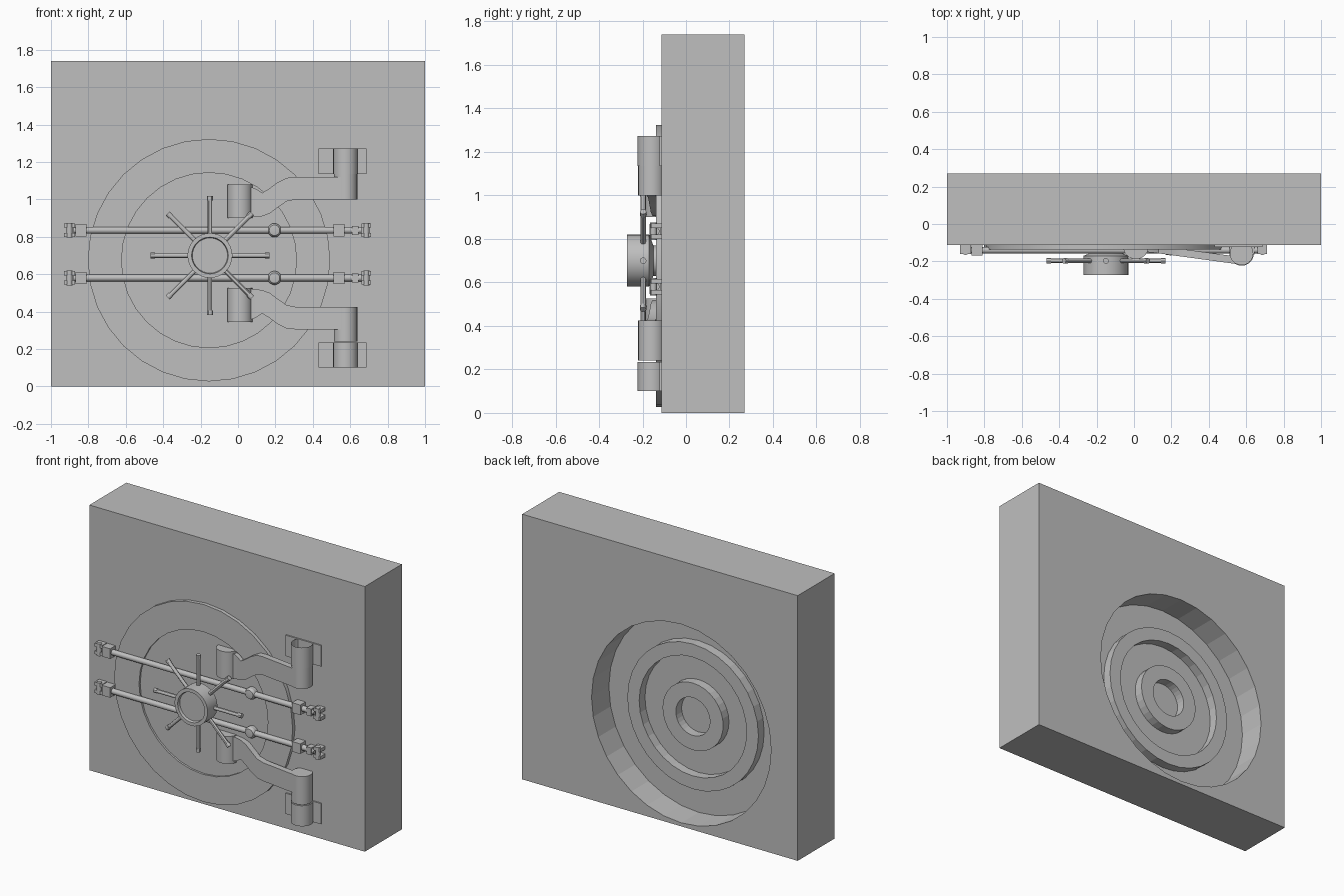
import bpy, bmesh, math
from mathutils import Vector, Matrix

if "Cube" in bpy.data.objects:
    bpy.data.objects.remove(bpy.data.objects["Cube"])

metal = bpy.data.materials.new("plain_grey")
metal.diffuse_color = (0.52, 0.52, 0.52, 1)
metal.use_nodes = True
metal.node_tree.nodes["Principled BSDF"].inputs["Base Color"].default_value = metal.diffuse_color


def finish(name, bm, smooth=True):
    bmesh.ops.recalc_face_normals(bm, faces=bm.faces[:])
    me = bpy.data.meshes.new(name)
    bm.to_mesh(me)
    bm.free()
    me.materials.append(metal)
    ob = bpy.data.objects.new(name, me)
    bpy.context.collection.objects.link(ob)
    if smooth:
        bpy.ops.object.select_all(action='DESELECT')
        ob.select_set(True)
        bpy.context.view_layer.objects.active = ob
        bpy.ops.object.shade_smooth_by_angle(angle=math.radians(30))
    return ob


def box(name, x0, x1, y0, y1, z0, z1):
    bm = bmesh.new()
    bmesh.ops.create_cube(bm, size=1)
    for v in bm.verts:
        v.co = Vector(((x0 + x1) / 2 + v.co.x * (x1 - x0), (y0 + y1) / 2 + v.co.y * (y1 - y0),
                       (z0 + z1) / 2 + v.co.z * (z1 - z0)))
    return finish(name, bm, False)


def rod(name, a, b, r, n=20, caps=True):
    a, b = Vector(a), Vector(b)
    d = b - a
    bm = bmesh.new()
    bmesh.ops.create_cone(bm, cap_ends=caps, segments=n, radius1=r, radius2=r, depth=d.length)
    rot = d.to_track_quat('Z', 'Y').to_matrix().to_4x4()
    bmesh.ops.transform(bm, matrix=Matrix.Translation((a + b) / 2) @ rot, verts=bm.verts)
    return finish(name, bm)


def lathe(name, prof, cx, cz, n, closed=False, smooth=True):
    """Revolve (radius, y) points about a line along y."""
    bm = bmesh.new()
    vs = [bm.verts.new((cx + r, y, cz)) for r, y in prof]
    pairs = list(zip(vs, vs[1:])) + ([(vs[-1], vs[0])] if closed else [])
    es = [bm.edges.new(p) for p in pairs]
    bmesh.ops.spin(bm, geom=vs + es, cent=(cx, 0, cz), axis=(0, 1, 0),
                   angle=2 * math.pi, steps=n, use_duplicate=False)
    bmesh.ops.remove_doubles(bm, verts=bm.verts[:], dist=1e-4)
    return finish(name, bm, smooth)


# wall with stepped round recess in the back
CX, CZ = -0.155, 0.675
wall = box("wall", -1, 1, -0.113, 0.27, 0, 1.74)
F, T = 0.09, 0.15
cutter = lathe("recess_cutter", [(0, F), (.124, F), (.124, T), (.22, T), (.22, F), (.39, F), (.39, T),
                                 (.476, T), (.476, F), (.652, F), (.652, .4), (0, .4)],
               CX, CZ, 32, smooth=False)
cutter.hide_render = True
cutter.hide_viewport = True
cut = wall.modifiers.new("recess", 'BOOLEAN')
cut.operation = 'DIFFERENCE'
cut.solver = 'EXACT'
cut.object = cutter

# round door: raised rim and slightly sunk centre
lathe("door_rim", [(.468, -.10), (.468, -.137), (.648, -.137), (.648, -.10)], CX, CZ, 32, True)
lathe("door_centre", [(0, -.124), (.469, -.124)], CX, CZ, 32)

# locking bars with end clamps
Y = -0.14
for z in (0.835, 0.58):
    rod("locking_bar", (-.88, Y, z), (.66, Y, z), .018)
    box("left_clamp", -.87, -.81, Y - .028, -.11, z - .033, z + .033)
    box("right_clamp", .51, .57, Y - .028, -.11, z - .033, z + .033)
    box("right_collar", .61, .645, Y - .022, Y + .022, z - .024, z + .024)
    for x0, x1 in ((-.93, -.872), (.66, .712)):
        for s in (-1, 1):
            box("catch_prong", x0, x1, Y - .02, -.11, z + s * .025 - .011, z + s * .025 + .011)
        rod("catch_pin", ((x0 + x1) / 2, Y - .01, z - .04), ((x0 + x1) / 2, Y - .01, z + .04), .016)
    lathe("bar_boss", [(0, -.168), (.028, -.164), (.037, -.15), (.037, -.11)], .195, z, 20)

# hand wheel
WX, WZ = -0.15, 0.70
lathe("wheel_hub", [(0, -.255), (.094, -.255), (.098, -.272), (.12, -.272), (.12, -.17), (.07, -.15),
                    (.07, -.11)], WX, WZ, 32)
for i in range(8):
    a = i * math.pi / 4
    d = Vector((math.cos(a), 0, math.sin(a)))
    c = Vector((WX, -.197, WZ))
    rod("wheel_spoke", c + d * .1, c + d * .30, .012, 12)
    rod("spoke_grip", c + d * .295, c + d * .318, .015, 12)

# hinges, mirrored about the middle of the door
MID = 0.7125
top_edge = [(.05, 1.07), (.09, 1.06), (.13, 1.035), (.17, 1.06), (.21, 1.09), (.26, 1.115), (.31, 1.12), (.56, 1.12)]
low_edge = [(.05, .905), (.09, .905), (.14, .91), (.19, .925), (.23, .955), (.27, .99), (.31, 1.0), (.56, 1.0)]
for s, tag in ((1, "upper"), (-1, "lower")):
    def m(z):
        return MID + s * (z - MID)

    rod(tag + "_door_knuckle", (.01, -.12, m(.90)), (.01, -.12, m(1.08)), .068, 24)
    rod(tag + "_arm_knuckle", (.575, -.157, m(1.0)), (.575, -.157, m(1.185)), .063, 24)
    # swept arm from door knuckle to wall knuckle
    bm = bmesh.new()
    rings = []
    for (x, zt), (_, zb) in zip(top_edge, low_edge):
        yf = -.15 - .06 * max(0, x - .08) / .44
        rings.append([bm.verts.new((x, y, m(z))) for y, z in
                      ((yf, zt), (yf + .04, zt), (yf + .04, zb), (yf, zb))])
    for p, q in zip(rings, rings[1:]):
        for k in range(4):
            bm.faces.new((p[k], p[k - 1], q[k - 1], q[k]))
    bm.faces.new(rings[0])
    bm.faces.new(rings[-1])
    finish(tag + "_hinge_arm", bm)

# wall side of each hinge: knuckle and flat plate
for tag, z0, z1, caps in (("upper", 1.135, 1.272, False), ("lower", .10, .235, True)):
    rod(tag + "_wall_knuckle", (.575, -.157, z0), (.575, -.157, z1), .066, 24, caps)
    box(tag + "_hinge_plate", .43, .687, -.122, -.10, z0, z1)
